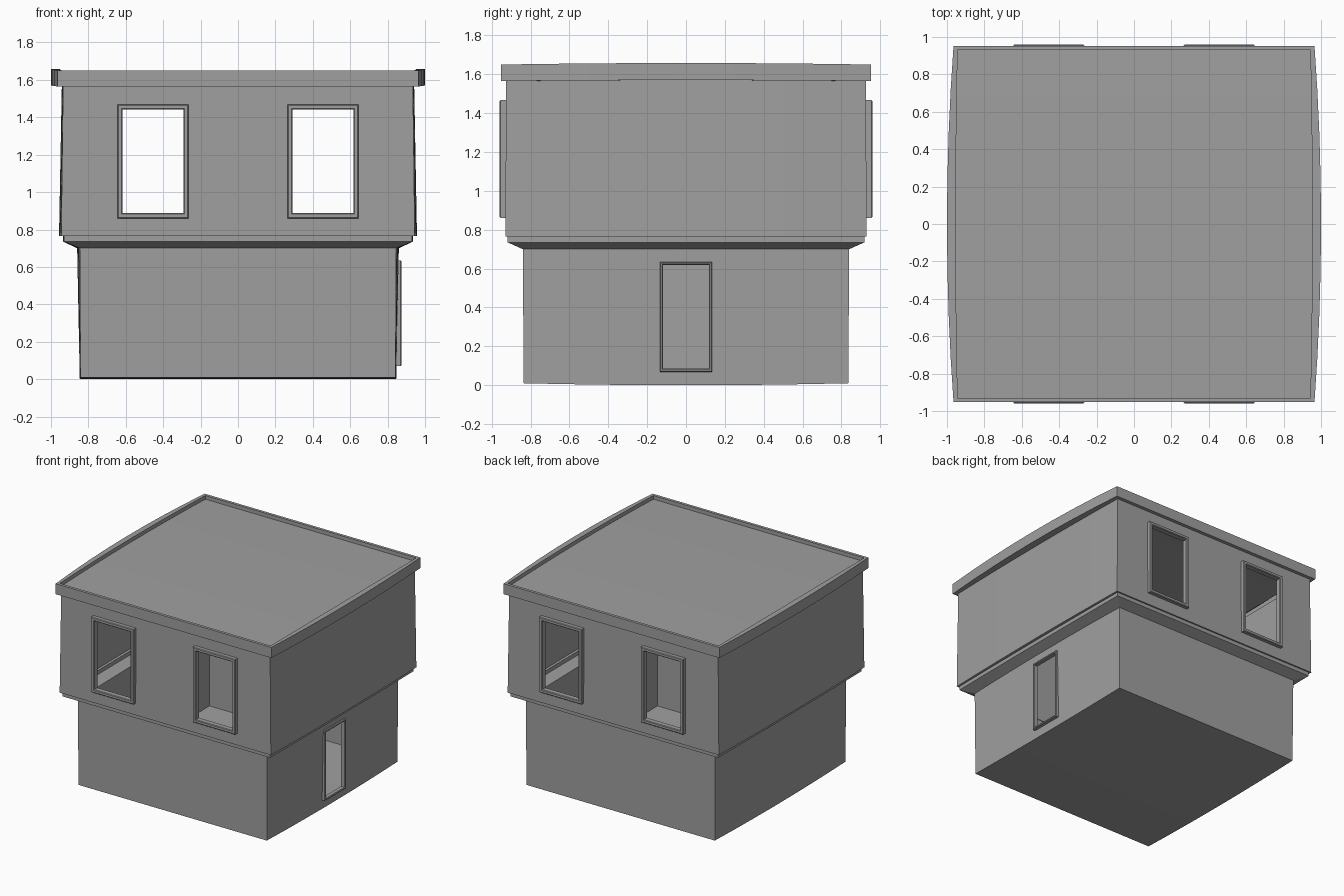
import bpy, bmesh
from mathutils import Matrix, Vector

cube = bpy.data.objects.get("Cube")
if cube:
    bpy.data.objects.remove(cube, do_unlink=True)

# Single plaster colour
plaster = bpy.data.materials.new("grey_plaster")
plaster.use_nodes = True
colour = (0.35, 0.35, 0.35, 1)
plaster.diffuse_color = colour
plaster.node_tree.nodes["Principled BSDF"].inputs["Base Color"].default_value = colour


def finish(name, bm):
    bmesh.ops.recalc_face_normals(bm, faces=bm.faces)
    mesh = bpy.data.meshes.new(name)
    bm.to_mesh(mesh)
    bm.free()
    mesh.materials.append(plaster)
    obj = bpy.data.objects.new(name, mesh)
    bpy.context.collection.objects.link(obj)
    return obj


def activate(obj):
    bpy.ops.object.select_all(action='DESELECT')
    obj.select_set(True)
    bpy.context.view_layer.objects.active = obj


# House shell: stacked rings whose two sides bow outwards
# each ring: height, half width at corner, half width at middle, half depth, height bow
STEPS = 8
RINGS = [
    (0.01, 0.842, 0.846, 0.835, -0.01),
    (0.70, 0.846, 0.86, 0.84, 0),
    (0.735, 0.93, 0.935, 0.918, 0),
    (0.765, 0.93, 0.935, 0.918, 0),
    (0.765, 0.945, 0.957, 0.93, 0),
    (1.565, 0.935, 0.942, 0.925, 0.005),
    (1.565, 0.965, 1.0, 0.953, 0.005),
    (1.65, 0.965, 1.0, 0.953, 0.008),
    (1.65, 0.943, 0.953, 0.93, 0.008),
    (1.62, 0.943, 0.953, 0.93, 0.008),
]


def ring(bm, z, corner, middle, depth, bow):
    verts = []
    for side in (1, -1):
        for i in range(STEPS + 1):
            t = side * (2 * i / STEPS - 1)
            k = 1 - t * t
            x = side * (corner + (middle - corner) * k)
            verts.append(bm.verts.new((x, t * depth, z + bow * k)))
    return verts


def cap(bm, verts):
    # strips running from side to side
    n = len(verts)
    for i in range(STEPS):
        bm.faces.new((verts[i], verts[i + 1], verts[n - 2 - i], verts[n - 1 - i]))


bm = bmesh.new()
loops = [ring(bm, *r) for r in RINGS]
for low, high in zip(loops, loops[1:]):
    for i in range(len(low)):
        j = (i + 1) % len(low)
        bm.faces.new((low[i], low[j], high[j], high[i]))
cap(bm, loops[0])
cap(bm, loops[-1])
shell = finish("house_shell", bm)

activate(shell)
solid = shell.modifiers.new("thickness", 'SOLIDIFY')
solid.thickness = 0.006
solid.offset = -1
bpy.ops.object.modifier_apply(modifier=solid.name)


# Openings: a raised frame and a matching hole, local -y pointing outwards
def frame(name, place, half_w, half_h, border, out):
    bm = bmesh.new()
    lip = 0.005
    section = [(0, 0.012), (0, lip - out), (lip, -out), (border - lip, -out),
               (border, lip - out), (border, 0.012)]
    rects = []
    for inset, y in section:
        w, h = half_w - inset, half_h - inset
        rects.append([bm.verts.new(place @ Vector((sx * w, y, sz * h)))
                      for sx, sz in ((-1, -1), (1, -1), (1, 1), (-1, 1))])
    for a, b in zip(rects, rects[1:] + rects[:1]):
        for i in range(4):
            j = (i + 1) % 4
            bm.faces.new((a[i], a[j], b[j], b[i]))
    return finish(name, bm)


def cut_hole(place, half_w, half_h):
    bm = bmesh.new()
    size = Matrix.Diagonal((2 * half_w, 0.12, 2 * half_h, 1))
    bmesh.ops.create_cube(bm, size=1, matrix=place @ size)
    cutter = finish("opening_cutter", bm)
    cutter.hide_render = True
    activate(shell)
    mod = shell.modifiers.new("opening", 'BOOLEAN')
    mod.operation = 'DIFFERENCE'
    mod.solver = 'EXACT'
    mod.object = cutter
    bpy.ops.object.modifier_apply(modifier=mod.name)
    bpy.data.objects.remove(cutter, do_unlink=True)


def opening(name, place, half_w, half_h, border, out):
    cut_hole(place, half_w - border, half_h - border)
    frame(name, place, half_w, half_h, border, out)


# Two windows on the front and two on the back
for face, angle in (("front", 0), ("back", 180)):
    turn = Matrix.Rotation(angle * 3.14159265 / 180, 4, 'Z')
    for side, x in (("left", 0.455), ("right", -0.455)):
        spot = turn @ Matrix.Translation((x if angle == 0 else -x, -0.928, 1.164))
        opening(f"{face}_{side}_window_frame", spot, 0.19, 0.304, 0.027, 0.031)

# Door on the left side wall
door_spot = Matrix.Translation((0.852, 0, 0.352)) @ Matrix.Rotation(3.14159265 / 2, 4, 'Z')
opening("door_frame", door_spot, 0.135, 0.283, 0.016, 0.022)

# Soft bowed walls with crisp corners
activate(shell)
bpy.ops.object.shade_smooth_by_angle(angle=0.5)
